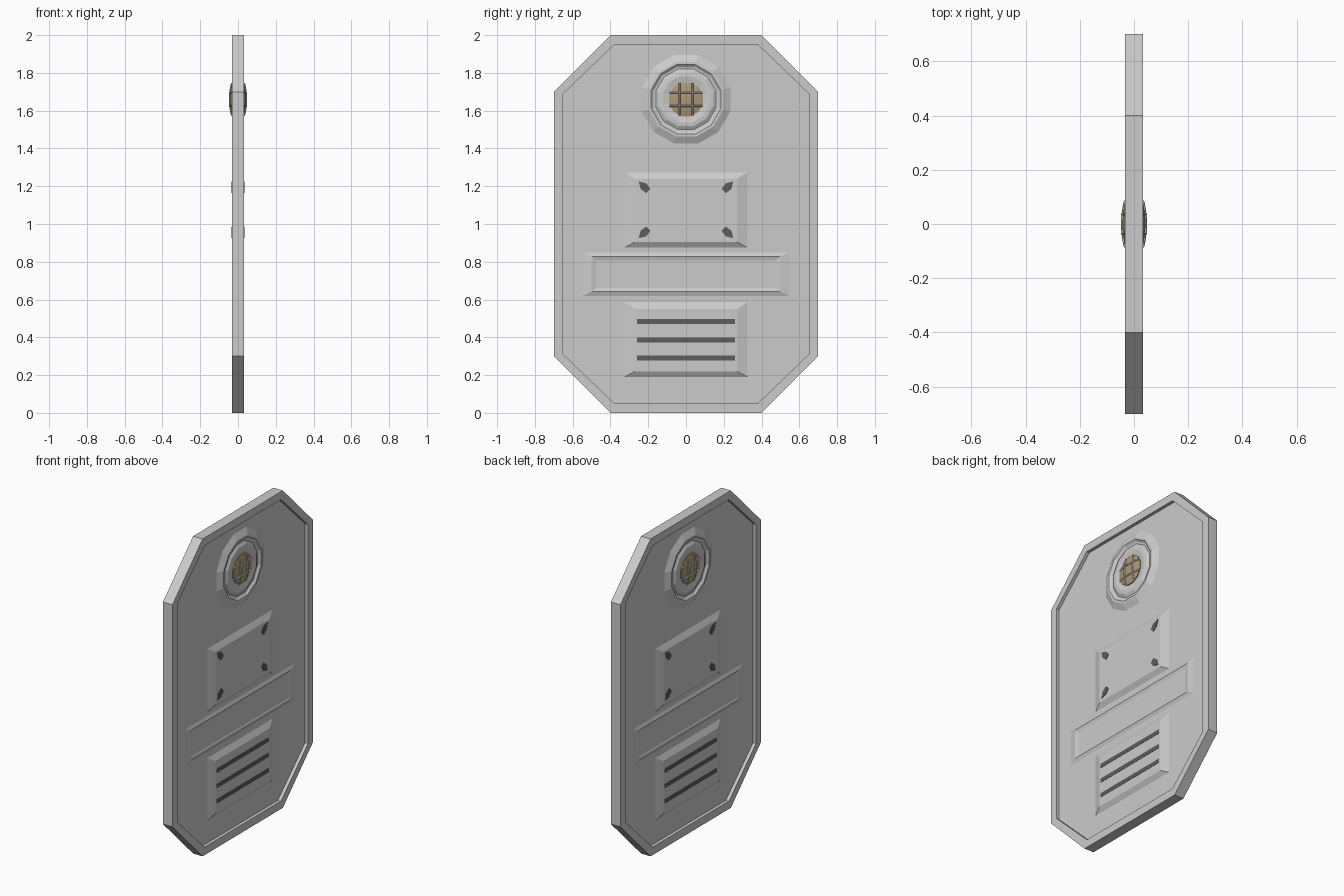
import bpy, bmesh
from math import pi, cos, sin, sqrt

if "Cube" in bpy.data.objects:
    bpy.data.objects.remove(bpy.data.objects["Cube"])

def material(name, rgb):
    m = bpy.data.materials.new(name)
    m.diffuse_color = (*rgb, 1)
    m.use_nodes = True
    m.node_tree.nodes["Principled BSDF"].inputs["Base Color"].default_value = m.diffuse_color
    return m

DARK = material("dark_metal", (0.11, 0.11, 0.11))
AMBER = material("amber_glass", (0.42, 0.32, 0.18))

PANEL, RIM = 0.013, 0.033      # half thicknesses of recessed panel and raised rim
LAMP_Z = 1.66

def mirror_x(ob):
    # the two faces of the door are identical
    ob.modifiers.new("both_faces", 'MIRROR').use_axis = (True, False, False)

def loft(name, loops, mat=None, mirror=True):
    """Skin a stack of (x, [(y, z)...]) outlines and cap both ends."""
    bm = bmesh.new()
    rows = [[bm.verts.new((x, y, z)) for y, z in pts] for x, pts in loops]
    n = len(rows[0])
    for a, b in zip(rows, rows[1:]):
        for i in range(n):
            j = (i + 1) % n
            bm.faces.new((a[i], a[j], b[j], b[i]))
    bm.faces.new(rows[0][::-1])
    bm.faces.new(rows[-1])
    bmesh.ops.recalc_face_normals(bm, faces=bm.faces)
    me = bpy.data.meshes.new(name)
    bm.to_mesh(me)
    bm.free()
    ob = bpy.data.objects.new(name, me)
    bpy.context.collection.objects.link(ob)
    if mat:
        me.materials.append(mat)
    if mirror:
        mirror_x(ob)
    return ob

def rect(hy, z0, z1):
    return [(-hy, z0), (hy, z0), (hy, z1), (-hy, z1)]

def octagon(y1, y2, z1, z2):
    # half width of flat, half width, half height of side, half height
    q = [(y1, z2), (y2, z1)]
    r = q + [(y, -z) for y, z in q[::-1]]
    r += [(-y, z) for y, z in r[::-1]]
    return [(y, 1 + z) for y, z in r]

def ring(r, n=12):
    r /= cos(pi / n)
    return [(r * cos((i + .5) * 2 * pi / n), LAMP_Z + r * sin((i + .5) * 2 * pi / n))
            for i in range(n)]

# Door slab with raised rim
outer = octagon(0.40, 0.70, 0.70, 1.0)
inner = octagon(0.38, 0.65, 0.69, 0.95)
loft("door_slab", [(-PANEL, inner), (-RIM, inner), (-RIM, outer),
                   (RIM, outer), (RIM, inner), (PANEL, inner)], mirror=False)

# Two bevelled plates
for name, z0, z1 in (("upper_plate", 0.875, 1.273), ("vent_plate", 0.19, 0.585)):
    loft(name, [(0.005, rect(0.325, z0, z1)), (PANEL, rect(0.325, z0, z1)),
                (0.031, rect(0.27, z0 + 0.03, z1 - 0.035))])

# Cross band with a shallow ridge around it
loft("cross_band", [(0.005, rect(0.545, 0.62, 0.85)), (PANEL, rect(0.545, 0.62, 0.85)),
                    (0.021, rect(0.50, 0.642, 0.829)),
                    (0.015, rect(0.477, 0.66, 0.808))])

# Vent slots
for i in range(3):
    z = 0.29 + i * 0.0965
    loft(f"vent_slot_{i + 1}", [(0.02, rect(0.26, z - 0.013, z + 0.013)),
                                (0.0325, rect(0.26, z - 0.013, z + 0.013))], DARK)

# Corner rivets pointing out to the plate corners
kite = [(0.04, 0), (0.005, 0.021), (-0.032, 0.016), (-0.032, -0.016), (0.005, -0.021)]
k = sqrt(0.5)
for sy in (-1, 1):
    for sz in (-1, 1):
        pts = [(sy * (0.222 + (u - v) * k), 1.075 + sz * (0.122 + (u + v) * k))
               for u, v in kite]
        loft(f"rivet_{'l' if sy < 0 else 'r'}_{'b' if sz < 0 else 't'}",
             [(0.02, pts), (0.0335, pts)], DARK)

# Lamp housing: stepped twelve-sided ring
profile = [(0.235, 0.005), (0.235, PANEL), (0.197, 0.032), (0.184, 0.032), (0.172, 0.022),
           (0.16, 0.02), (0.142, 0.030), (0.122, 0.032), (0.092, 0.026)]
loft("lamp_housing", [(x, ring(r)) for r, x in profile])

# Domed lamp lens
def dome(r):
    return 0.044 - 0.012 * (r / 0.09) ** 2

loft("lamp_lens", [(0.015, ring(0.09))] +
     [(dome(r), ring(r)) for r in (0.09, 0.068, 0.045, 0.02)], AMBER)

# Guard bars bent over the lens
def guard_bar(name, offset, vertical):
    half = sqrt(0.093 ** 2 - offset ** 2)
    cu = bpy.data.curves.new(name, 'CURVE')
    cu.dimensions = '3D'
    cu.bevel_depth = 0.005
    cu.bevel_resolution = 0
    for side in (-1, 1):
        sp = cu.splines.new('POLY')
        sp.points.add(6)
        for i, p in enumerate(sp.points):
            t = half * (i / 3 - 1)
            x = side * (dome(sqrt(t * t + offset * offset)) + 0.001)
            y, z = (offset, t) if vertical else (t, offset)
            p.co = (x, y, LAMP_Z + z, 1)
    bpy.context.collection.objects.link(bpy.data.objects.new(name, cu))

for i, off in enumerate((-0.035, 0.035)):
    guard_bar(f"guard_bar_upright_{i + 1}", off, True)
    guard_bar(f"guard_bar_level_{i + 1}", off, False)
